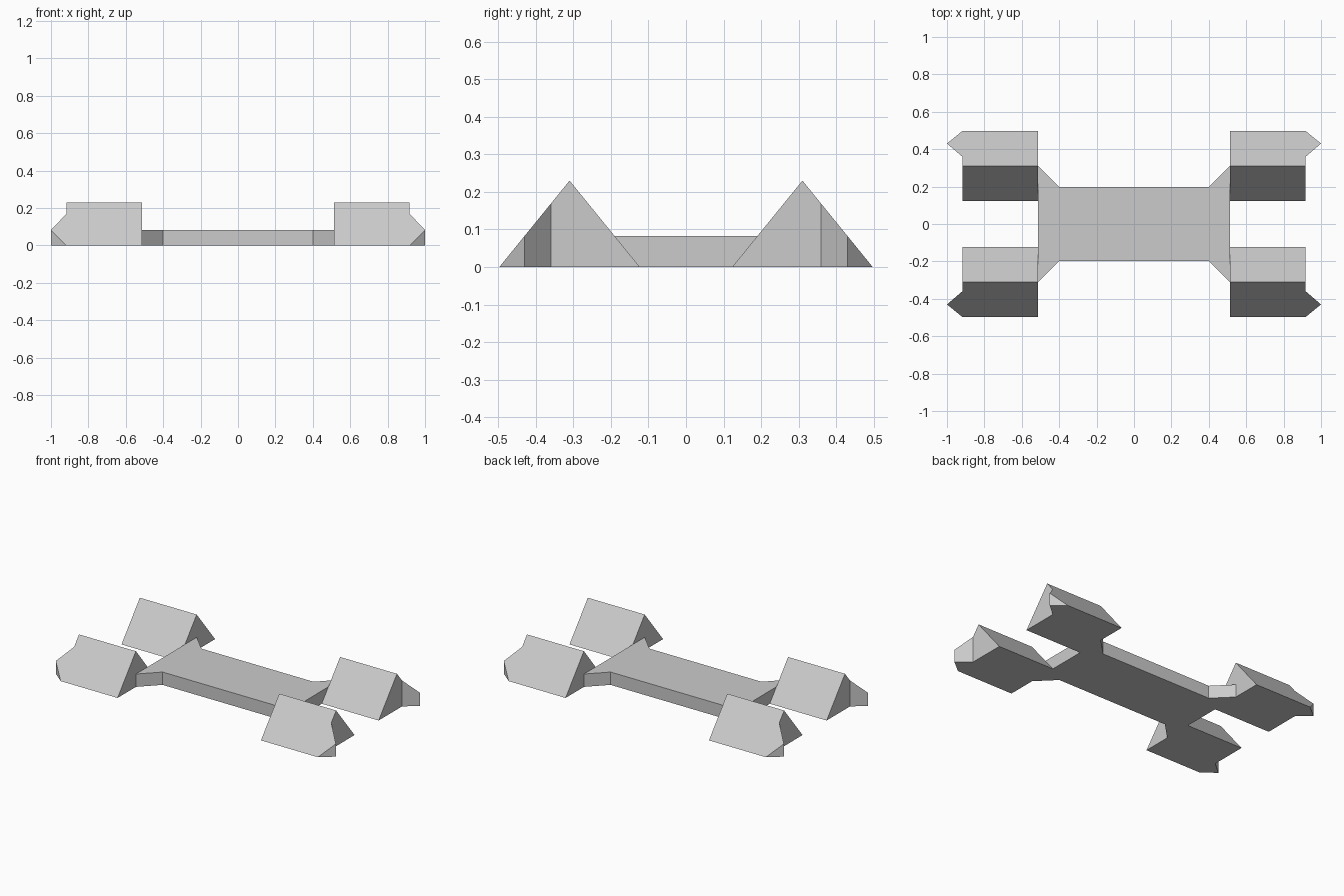
import bpy, bmesh
from mathutils import Vector

cube = bpy.data.objects.get("Cube")
if cube:
    bpy.data.objects.remove(cube, do_unlink=True)

grey = bpy.data.materials.new("light_grey")
grey.use_nodes = True
grey.diffuse_color = (0.6, 0.6, 0.6, 1)
grey.node_tree.nodes["Principled BSDF"].inputs["Base Color"].default_value = (0.6, 0.6, 0.6, 1)

INNER, OUTER, TIP = 0.512, 0.918, 1.0      # x stations
RIDGE_Y, HALF, HEIGHT = 0.31, 0.187, 0.23  # roof-shaped block section
EDGE_Y = RIDGE_Y + HALF


def finish(name, bm):
    bmesh.ops.recalc_face_normals(bm, faces=bm.faces)
    mesh = bpy.data.meshes.new(name)
    bm.to_mesh(mesh)
    bm.free()
    mesh.materials.append(grey)
    obj = bpy.data.objects.new(name, mesh)
    bpy.context.collection.objects.link(obj)
    return obj


def extrude(name, points, offset):
    bm = bmesh.new()
    face = bm.faces.new([bm.verts.new(p) for p in points])
    geom = bmesh.ops.extrude_face_region(bm, geom=[face], use_keep_orig=True)["geom"]
    moved = [v for v in geom if isinstance(v, bmesh.types.BMVert)]
    bmesh.ops.translate(bm, verts=moved, vec=Vector(offset))
    return finish(name, bm)


def slope_z(y):
    return HEIGHT * (EDGE_Y - y) / HALF


def wedge(name, sx, sy):
    # Pointed plan, with its top continuing the outer slope of the block
    bm = bmesh.new()
    near, mid = 0.36, 0.43
    pts = [(OUTER, near, 0), (OUTER, near, slope_z(near)), (OUTER, EDGE_Y, 0),
           (TIP, mid, 0), (TIP, mid, slope_z(mid))]
    a, b, c, d, e = [bm.verts.new((x * sx, y * sy, z)) for x, y, z in pts]
    for loop in ((a, b, c), (a, d, e, b), (c, e, d), (a, c, d), (b, e, c)):
        bm.faces.new(loop)
    return finish(name, bm)


# Flat centre plate with flared corners
quarter = [(0.40, 0.198), (INNER, RIDGE_Y)]
outline = ([(x, -y, 0) for x, y in quarter] + [(x, y, 0) for x, y in reversed(quarter)]
           + [(-x, y, 0) for x, y in quarter] + [(-x, -y, 0) for x, y in reversed(quarter)])
extrude("centre_plate", outline, (0, 0, 0.083))

# Ridged corner blocks and their pointed ends
for sx, side in ((1, "left"), (-1, "right")):
    for sy, end in ((-1, "front"), (1, "back")):
        section = [(sx * INNER, sy * (RIDGE_Y - HALF), 0),
                   (sx * INNER, sy * EDGE_Y, 0),
                   (sx * INNER, sy * RIDGE_Y, HEIGHT)]
        extrude(f"{end}_{side}_block", section, (sx * (OUTER - INNER), 0, 0))
        wedge(f"{end}_{side}_point", sx, sy)
